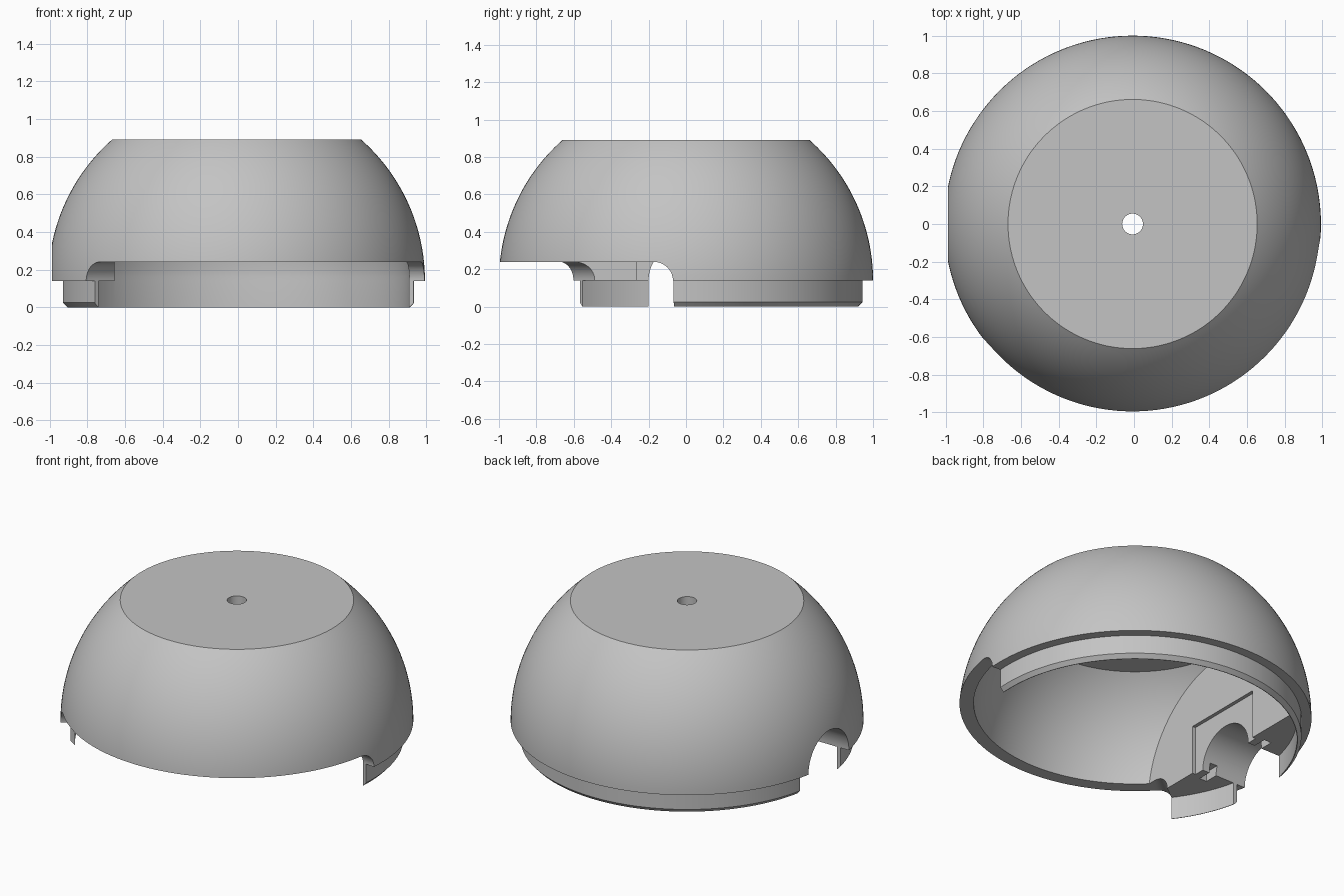
import bpy, bmesh
from math import sin, cos, pi, radians, sqrt, asin, acos
from mathutils import Matrix, Vector

if "Cube" in bpy.data.objects:
    bpy.data.objects.remove(bpy.data.objects["Cube"], do_unlink=True)

CX, CZ = -0.0075, 0.14        # sphere centre
R_OUT, R_IN = 1.0, 0.92       # shell radii
TOP, CEILING = 0.89, 0.81     # flat top and inner ceiling heights
RIM = 0.24                    # height of the front opening

grey = bpy.data.materials.new("light_grey")
grey.use_nodes = True
grey.diffuse_color = (0.55, 0.55, 0.55, 1)
grey.node_tree.nodes["Principled BSDF"].inputs["Base Color"].default_value = (0.55, 0.55, 0.55, 1)


def make(name, bm):
    bmesh.ops.recalc_face_normals(bm, faces=bm.faces)
    mesh = bpy.data.meshes.new(name)
    bm.to_mesh(mesh)
    bm.free()
    mesh.materials.append(grey)
    obj = bpy.data.objects.new(name, mesh)
    bpy.context.collection.objects.link(obj)
    return obj


def loft(name, rings, closed=False):
    """Skin a list of equal point loops, capping the ends unless closed."""
    bm = bmesh.new()
    loops = [[bm.verts.new(p) for p in ring] for ring in rings]
    n = len(loops[0])
    pairs = list(zip(loops, loops[1:])) + ([(loops[-1], loops[0])] if closed else [])
    for a, b in pairs:
        for i in range(n):
            j = (i + 1) % n
            bm.faces.new((a[i], a[j], b[j], b[i]))
    if not closed:
        bm.faces.new(loops[0])
        bm.faces.new(loops[-1])
    return make(name, bm)


def box(name, x, y, z):
    return loft(name, [[(px, y[0], z[0]), (px, y[1], z[0]), (px, y[1], z[1]), (px, y[0], z[1])] for px in x])


def combine(target, other, operation):
    """Apply a boolean and discard the helper."""
    other.hide_render = True
    mod = target.modifiers.new(operation.lower(), 'BOOLEAN')
    mod.operation, mod.object, mod.solver = operation, other, 'EXACT'
    bpy.context.view_layer.objects.active = target
    bpy.ops.object.modifier_apply(modifier=mod.name)
    bpy.data.objects.remove(other, do_unlink=True)


def arc(radius, height, steps=32):
    """Profile points on a sphere from its equator up to a given height."""
    end = asin((height - CZ) / radius)
    return [(radius * cos(end * i / steps), CZ + radius * sin(end * i / steps)) for i in range(steps + 1)]


# Truncated dome shell with a chamfered locating lip and a small top hole
lip = [(0.918, 0.0), (0.921, 0.0), (0.943, 0.024), (0.943, CZ)]
profile = lip + arc(R_OUT, TOP) + [(0.055, TOP), (0.055, CEILING)] + arc(R_IN, CEILING)[::-1]
profile[-1] = (0.918, CZ)
SEGMENTS = 144
dome = loft("dome_shell", [[(CX + r * cos(2 * pi * k / SEGMENTS), r * sin(2 * pi * k / SEGMENTS), z)
                            for r, z in profile] for k in range(SEGMENTS)], closed=True)

# Solid port block filling the side of the dome
bm = bmesh.new()
bmesh.ops.create_uvsphere(bm, u_segments=96, v_segments=48, radius=0.932,
                          matrix=Matrix.Translation((CX, 0, CZ)))
block = make("port_block", bm)
combine(block, box("block_bounds", (-2, -0.655), (-2, 2), (CZ, 2)), 'INTERSECT')
combine(dome, block, 'UNION')

# Shallow recess and retaining groove around the port
combine(dome, box("recess_cutter", (-0.677, -0.5), (-0.265, 0.265), (-0.1, 0.446)), 'DIFFERENCE')
combine(dome, box("groove_cutter", (-0.775, -0.725), (-0.285, 0.285), (0.05, 0.2)), 'DIFFERENCE')

# Arched port through the block and lip
arch = [(-0.2, -0.1)] + [(-0.2 * cos(pi * i / 36), CZ + 0.2 * sin(pi * i / 36)) for i in range(37)] + [(0.2, -0.1)]
combine(dome, loft("port_cutter", [[(x, y, z) for y, z in arch] for x in (-1.2, -0.5)]), 'DIFFERENCE')

# Wide front opening with rounded upper corners
start, end, corner = radians(-143), radians(-4), 0.105
ease = [corner * (1 - cos(pi / 2 * i / 16)) for i in range(17)]
angles = [start + e for e in ease]
span = end - start - 2 * corner
angles += [start + corner + span * i / 24 for i in range(1, 24)]
angles += [end - e for e in reversed(ease)]
rings = []
for a in angles:
    t = min(1, min(a - start, end - a) / corner)
    top = CZ + (RIM - CZ) * sqrt(max(0, 1 - (1 - t) ** 2))
    rings.append([(CX + r * cos(a), r * sin(a), z) for r, z in
                  ((0.5, -0.1), (1.2, -0.1), (1.2, top), (0.5, top))])
combine(dome, loft("opening_cutter", rings), 'DIFFERENCE')

# Small flat on the outside of the port
combine(dome, box("flat_cutter", (-1.3, -0.9925), (-1, 1), (-0.5, 1)), 'DIFFERENCE')

# Smooth curved walls, keep machined edges crisp
bpy.ops.object.select_all(action='DESELECT')
dome.select_set(True)
bpy.context.view_layer.objects.active = dome
bpy.ops.object.shade_smooth_by_angle(angle=radians(7))
